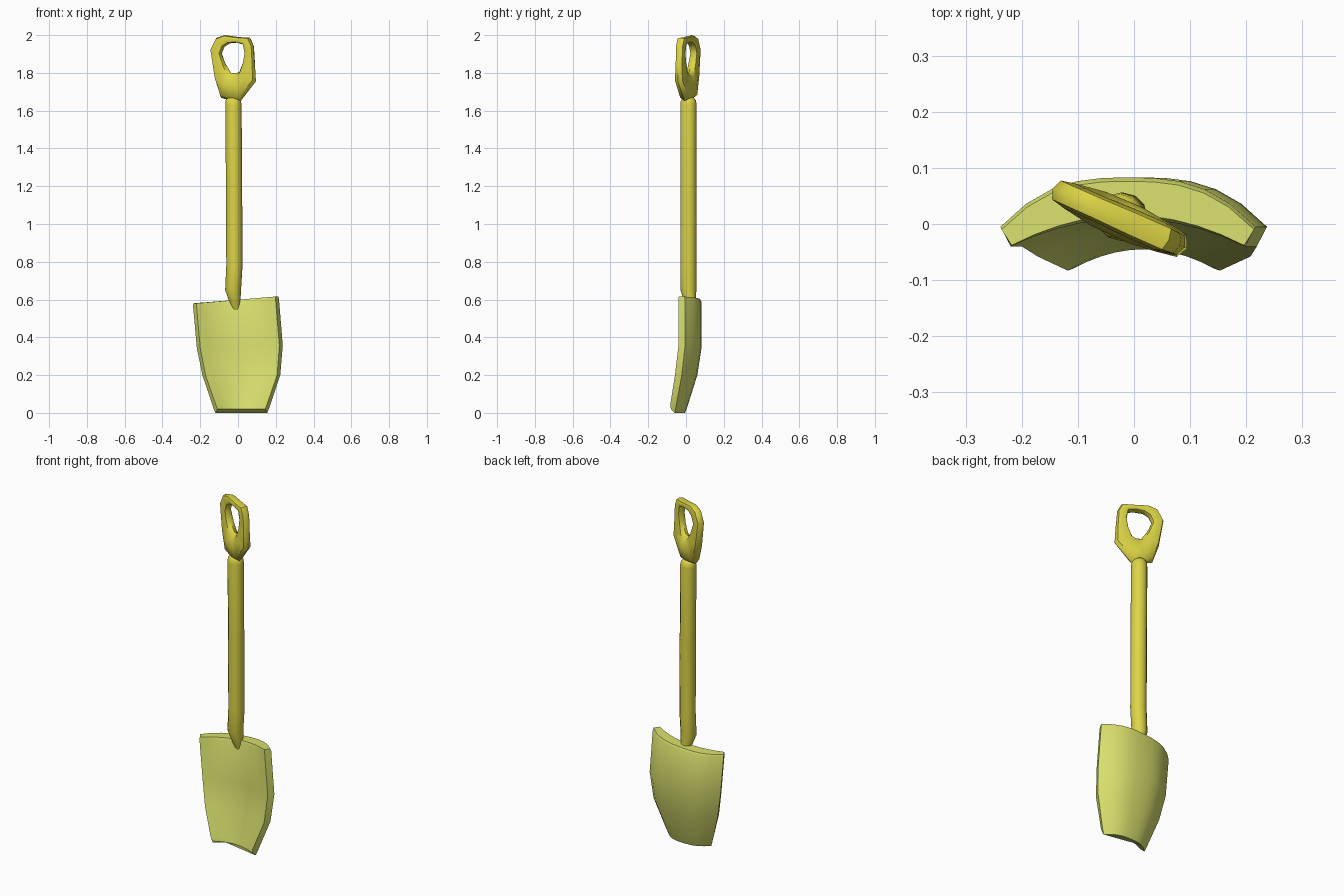
import bpy, bmesh, math
from math import sin, cos, pi

if "Cube" in bpy.data.objects:
    bpy.data.objects.remove(bpy.data.objects["Cube"])


def material(name, rgb):
    m = bpy.data.materials.new(name)
    m.diffuse_color = (*rgb, 1)
    m.use_nodes = True
    m.node_tree.nodes["Principled BSDF"].inputs["Base Color"].default_value = m.diffuse_color
    return m


yellow = material("handle yellow", (0.72, 0.66, 0.06))
lime = material("blade lime", (0.70, 0.75, 0.155))


def loft(name, rings, mat, angle, closed=False):
    """Skin a list of equal-length point rings; cap the ends unless closed."""
    bm = bmesh.new()
    vs = [[bm.verts.new(p) for p in r] for r in rings]
    n = len(rings[0])
    last = len(vs) if closed else len(vs) - 1
    for i in range(last):
        a, b = vs[i], vs[(i + 1) % len(vs)]
        for j in range(n):
            k = (j + 1) % n
            bm.faces.new((a[j], a[k], b[k], b[j]))
    if not closed:
        bm.faces.new(vs[0])
        bm.faces.new(vs[-1])
    bmesh.ops.recalc_face_normals(bm, faces=bm.faces)
    me = bpy.data.meshes.new(name)
    bm.to_mesh(me)
    bm.free()
    me.materials.append(mat)
    ob = bpy.data.objects.new(name, me)
    bpy.context.collection.objects.link(ob)
    bpy.ops.object.select_all(action='DESELECT')
    bpy.context.view_layer.objects.active = ob
    ob.select_set(True)
    bpy.ops.object.shade_smooth_by_angle(angle=math.radians(angle))
    return ob


# Blade: thick scoop, hollow to the front, sweeping forward at the bottom
# rows: z, left x, right x, front centre y, front edge y, back centre y, back edge y
rows = [(0.005, -0.12, 0.155, -0.045, -0.080, -0.005, -0.060),
        (0.03, -0.13, 0.165, -0.040, -0.083, 0.005, -0.055),
        (0.20, -0.188, 0.224, -0.005, -0.058, 0.060, -0.022),
        (0.35, -0.218, 0.237, 0.010, -0.040, 0.083, -0.005),
        (0.585, -0.238, 0.217, 0.010, -0.040, 0.083, -0.005),
        (0.598, -0.236, 0.214, 0.016, -0.038, 0.076, -0.010)]
N = 10
rings = []
for z, xl, xr, fc, fe, bc, be in rows:
    cx, hw = (xl + xr) / 2, (xr - xl) / 2
    ring = []
    for side in (1, -1):
        for i in range(N + 1):
            t = side * (2 * i / N - 1)
            if side > 0:                       # front surface
                x = cx + 0.92 * hw * t
                y = fc + (fe - fc) * abs(t) ** 2
                dz = 0.015 if z < 0.1 else 0
            else:                              # back surface
                x = cx + hw * t
                y = bc + (be - bc) * abs(t) ** 2.8
                dz = -0.005 if z < 0.1 else 0
            tilt = 0.018 * t * (z / 0.6) ** 2
            ring.append((x, y, z + dz + tilt))
    rings.append(ring)
loft("blade", rings, lime, 50)

# Shaft: round bar tapering into the blade, rounded shoulder on top
path = [(0.535, -0.010, 0.035, 0.022), (0.59, -0.017, 0.020, 0.030),
        (0.65, -0.026, 0.013, 0.042), (0.78, -0.019, 0.013, 0.043),
        (1.20, -0.021, 0.013, 0.043), (1.63, -0.024, 0.013, 0.043),
        (1.655, -0.025, 0.013, 0.040), (1.67, -0.025, 0.013, 0.027)]
S = 12
loft("shaft", [[(x + r * cos(2 * pi * k / S), y + r * sin(2 * pi * k / S), z)
                for k in range(S)] for z, x, y, r in path], yellow, 60)

# Grip: D-shaped loop swept between outer and inner outlines, turned about z
# outer x, z, inner x, z, half thickness
loop = [(-0.030, 1.650, -0.018, 1.800, 0.034), (-0.090, 1.668, -0.036, 1.800, 0.033),
        (-0.122, 1.770, -0.064, 1.845, 0.028), (-0.145, 1.925, -0.087, 1.900, 0.024),
        (-0.115, 1.985, -0.072, 1.938, 0.024), (-0.070, 2.000, -0.045, 1.956, 0.024),
        (0.000, 1.990, -0.005, 1.960, 0.026), (0.062, 1.986, 0.029, 1.950, 0.026),
        (0.082, 1.945, 0.037, 1.900, 0.024), (0.090, 1.840, 0.026, 1.852, 0.024),
        (0.095, 1.755, 0.006, 1.803, 0.028), (0.015, 1.652, -0.008, 1.800, 0.034)]
turn = math.radians(-24)
rings = []
for ox, oz, ix, iz, th in loop:
    ring = []
    for k in range(8):
        a = 2 * pi * k / 8
        s = 0.5 + 0.5 * math.copysign(abs(cos(a)) ** 0.75, cos(a))
        v = th * math.copysign(abs(sin(a)) ** 0.75, sin(a))
        u = (ix + (ox - ix) * s + 0.025) / cos(turn)
        ring.append((-0.025 + u * cos(turn) - v * sin(turn),
                     0.010 + u * sin(turn) + v * cos(turn),
                     iz + (oz - iz) * s))
    rings.append(ring)
loft("grip", rings, yellow, 50, closed=True)
